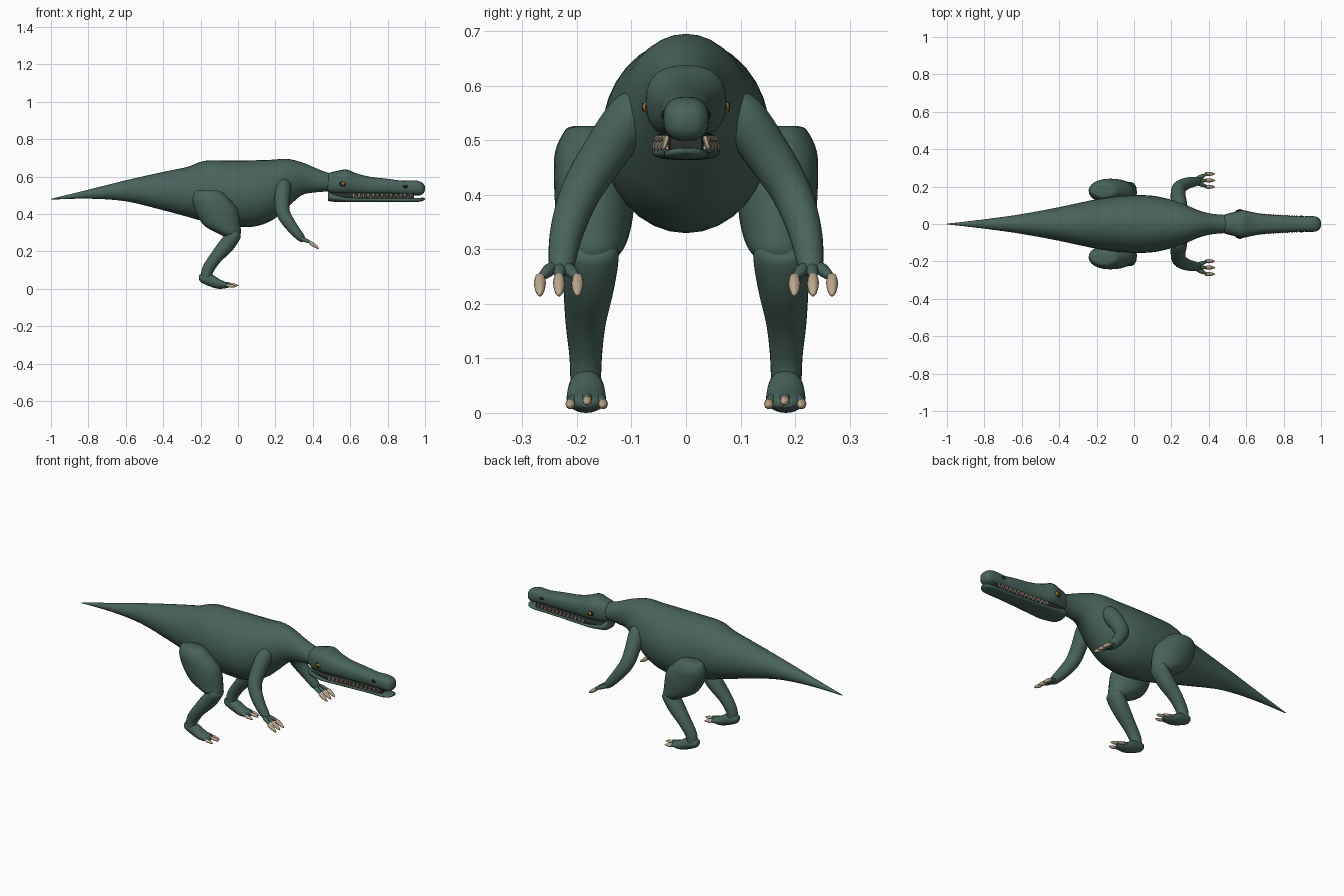
import bpy, bmesh, math
from mathutils import Vector

cube = bpy.data.objects.get("Cube")
if cube:
    bpy.data.objects.remove(cube)


def material(name, rgb, rough=0.8):
    m = bpy.data.materials.new(name)
    m.use_nodes = True
    m.diffuse_color = (*rgb, 1)
    node = m.node_tree.nodes["Principled BSDF"]
    node.inputs["Base Color"].default_value = (*rgb, 1)
    node.inputs["Roughness"].default_value = rough
    return m


SKIN = material("dark green skin", (0.065, 0.125, 0.105))
CLAW = material("claw tan", (0.52, 0.40, 0.27))
TOOTH = material("tooth ivory", (0.62, 0.50, 0.36))
AMBER = material("eye amber", (0.40, 0.20, 0.03))
BLACK = material("near black", (0.012, 0.012, 0.012))
MOUTH = material("mouth dark", (0.025, 0.03, 0.028))


def finish(name, bm, mat, mirror, angle=50):
    bmesh.ops.recalc_face_normals(bm, faces=bm.faces)
    mesh = bpy.data.meshes.new(name)
    bm.to_mesh(mesh)
    bm.free()
    mesh.materials.append(mat)
    ob = bpy.data.objects.new(name, mesh)
    bpy.context.collection.objects.link(ob)
    bpy.ops.object.select_all(action='DESELECT')
    ob.select_set(True)
    bpy.context.view_layer.objects.active = ob
    bpy.ops.object.shade_smooth_by_angle(angle=math.radians(angle))
    if mirror:
        mod = ob.modifiers.new("Mirror", 'MIRROR')
        mod.use_axis = (False, True, False)
    return ob


def smooth_rows(rows, steps):
    """Catmull-Rom interpolation through rows of numbers."""
    out = []
    for i in range(len(rows) - 1):
        p0, p1 = rows[max(i - 1, 0)], rows[i]
        p2, p3 = rows[i + 1], rows[min(i + 2, len(rows) - 1)]
        for k in range(steps):
            t = k / steps
            out.append([0.5 * (2 * b + (c - a) * t + (2 * a - 5 * b + 4 * c - d) * t * t
                               + (3 * b - a - 3 * c + d) * t ** 3)
                        for a, b, c, d in zip(p0, p1, p2, p3)])
    return out + [list(rows[-1])]


def add_loft(bm, rows, axis=None, sides=24, power=2.0, steps=4):
    """Rows are x, y, z, sideways radius, other radius."""
    rows = smooth_rows(rows, steps)
    rings = []
    for i, (x, y, z, ru, rv) in enumerate(rows):
        a, b = rows[max(i - 1, 0)], rows[min(i + 1, len(rows) - 1)]
        t = Vector(axis) if axis else (Vector(b[:3]) - Vector(a[:3])).normalized()
        v = t.cross(Vector((0, 1, 0))).normalized()
        u = v.cross(t)
        ring = []
        for k in range(sides):
            ang = math.tau * k / sides
            c, s = math.cos(ang), math.sin(ang)
            c = math.copysign(abs(c) ** (2 / power), c)
            s = math.copysign(abs(s) ** (2 / power), s)
            p = Vector((x, y, z)) + u * c * max(ru, 0.001) + v * s * max(rv, 0.001)
            ring.append(bm.verts.new(p))
        rings.append(ring)
    for r, q in zip(rings, rings[1:]):
        for k in range(sides):
            n = (k + 1) % sides
            bm.faces.new((r[k], r[n], q[n], q[k]))
    bm.faces.new(rings[0])
    bm.faces.new(rings[-1])


def loft(name, rows, mat=SKIN, mirror=False, **kw):
    bm = bmesh.new()
    add_loft(bm, rows, **kw)
    return finish(name, bm, mat, mirror)


def profile(name, rows, mat=SKIN, **kw):
    """Rows along x: x, bottom, top, half width."""
    return loft(name, [(x, 0, (b + t) / 2, w, (t - b) / 2) for x, b, t, w in rows],
                mat, axis=(1, 0, 0), **kw)


def spikes(name, items, mat, sides=10):
    """Tapered pointed pieces: start, end, radius."""
    bm = bmesh.new()
    for a, b, r in items:
        a, b = Vector(a), Vector(b)
        rows = [(*a.lerp(b, f), r * g, r * g)
                for f, g in ((0, 0.8), (0.3, 1), (0.75, 0.75), (1, 0.2))]
        add_loft(bm, rows, sides=sides, steps=2)
    return finish(name, bm, mat, True)


def ball(name, centre, size, mat):
    bm = bmesh.new()
    bmesh.ops.create_uvsphere(bm, u_segments=16, v_segments=10, radius=1)
    for v in bm.verts:
        v.co = Vector(c + p * s for c, p, s in zip(centre, v.co, size))
    return finish(name, bm, mat, True, 80)


# Tail, torso and neck
profile("body", [
    (-1, .477, .481, .002), (-.8, .482, .53, .025), (-.6, .468, .58, .053),
    (-.4, .42, .625, .09), (-.27, .385, .652, .118), (-.18, .36, .684, .135),
    (-.05, .335, .686, .152), (.08, .332, .687, .153), (.18, .365, .69, .135),
    (.26, .43, .695, .11), (.34, .50, .677, .075), (.41, .515, .648, .056),
    (.47, .52, .624, .05), (.54, .525, .61, .045)], sides=32)

# Head
profile("head", [
    (.47, .535, .595, .038), (.49, .513, .62, .052), (.53, .505, .63, .063),
    (.58, .503, .638, .074), (.63, .503, .618, .064), (.70, .503, .60, .052),
    (.80, .503, .588, .046), (.88, .503, .578, .041), (.94, .50, .58, .042),
    (.975, .50, .573, .039), (.993, .512, .56, .026), (1, .53, .545, .008)],
    power=2.5)
profile("lower_jaw", [
    (.48, .472, .515, .04), (.50, .466, .515, .056), (.58, .464, .492, .062),
    (.7, .464, .487, .052), (.85, .464, .485, .042), (.95, .464, .486, .04),
    (.985, .469, .487, .029), (.999, .477, .486, .01)], power=2.5)
profile("mouth_lining", [
    (.5, .48, .515, .05), (.6, .475, .515, .053), (.75, .475, .515, .04),
    (.94, .475, .51, .029)], MOUTH, power=5)

# Teeth along both jaws
teeth = []
for i in range(13):
    x = .62 + .025 * i
    y = .057 - .017 * i / 12
    teeth.append(((x, y - .006, .508), (x, y + .002, .482), .005))
    if i < 12:
        teeth.append(((x + .012, y - .008, .483), (x + .012, y + .001, .505), .004))
spikes("teeth", teeth, TOOTH, sides=6)

# Eyes and nostrils
ball("eye_rims", (.565, .068, .561), (.022, .008, .015), BLACK)
ball("eyes", (.566, .071, .561), (.014, .009, .011), AMBER)
ball("pupils", (.568, .078, .561), (.004, .003, .008), BLACK)
ball("nostrils", (.895, .039, .547), (.014, .006, .009), BLACK)

# Hind legs
loft("thighs", [
    (-.165, .18, .526, .027, .05), (-.16, .18, .518, .042, .072),
    (-.145, .178, .48, .062, .098), (-.12, .172, .43, .07, .115),
    (-.102, .168, .38, .072, .11), (-.082, .168, .335, .066, .095),
    (-.05, .17, .30, .055, .066), (-.03, .172, .275, .035, .035)],
    mirror=True, axis=(0, 0, -1))
loft("shins", [
    (.0, .174, .31, .03, .02), (-.015, .174, .295, .05, .036),
    (-.06, .178, .235, .047, .042), (-.12, .184, .165, .037, .034),
    (-.16, .184, .105, .03, .032), (-.172, .184, .055, .028, .028)], mirror=True)
loft("feet", [
    (-.208, .183, .06, .012, .01), (-.195, .183, .057, .026, .024),
    (-.14, .183, .043, .033, .034), (-.10, .183, .026, .036, .026),
    (-.06, .183, .019, .03, .015), (-.045, .183, .018, .012, .008)],
    mirror=True, axis=(1, 0, 0))
toes, toe_claws = [], []
for y, reach, z in ((.152, -.045, .019), (.181, -.03, .025), (.212, -.045, .019)):
    toes.append(((-.11, .183 + (y - .183) * .6, .027), (reach, y, z), .013))
    toe_claws.append(((reach - .012, y, z), (reach + .032, y, z - .008), .009))
spikes("toes", toes, SKIN)
spikes("toe_claws", toe_claws, CLAW)

# Arms
loft("arms", [
    (.245, .075, .565, .03, .03), (.243, .10, .545, .044, .042),
    (.236, .15, .475, .042, .04), (.242, .193, .405, .037, .037),
    (.285, .218, .335, .031, .031), (.335, .228, .275, .024, .022),
    (.352, .23, .26, .016, .012)], mirror=True)
fingers, finger_claws = [], []
for y, out in ((.199, -.033), (.233, 0), (.268, .035)):
    fingers.append(((.335, .231 + out * .3, .27), (.392, y, .247), .012))
    finger_claws.append(((.383, y, .249), (.432, y, .215), .011))
spikes("fingers", fingers, SKIN)
spikes("finger_claws", finger_claws, CLAW)
